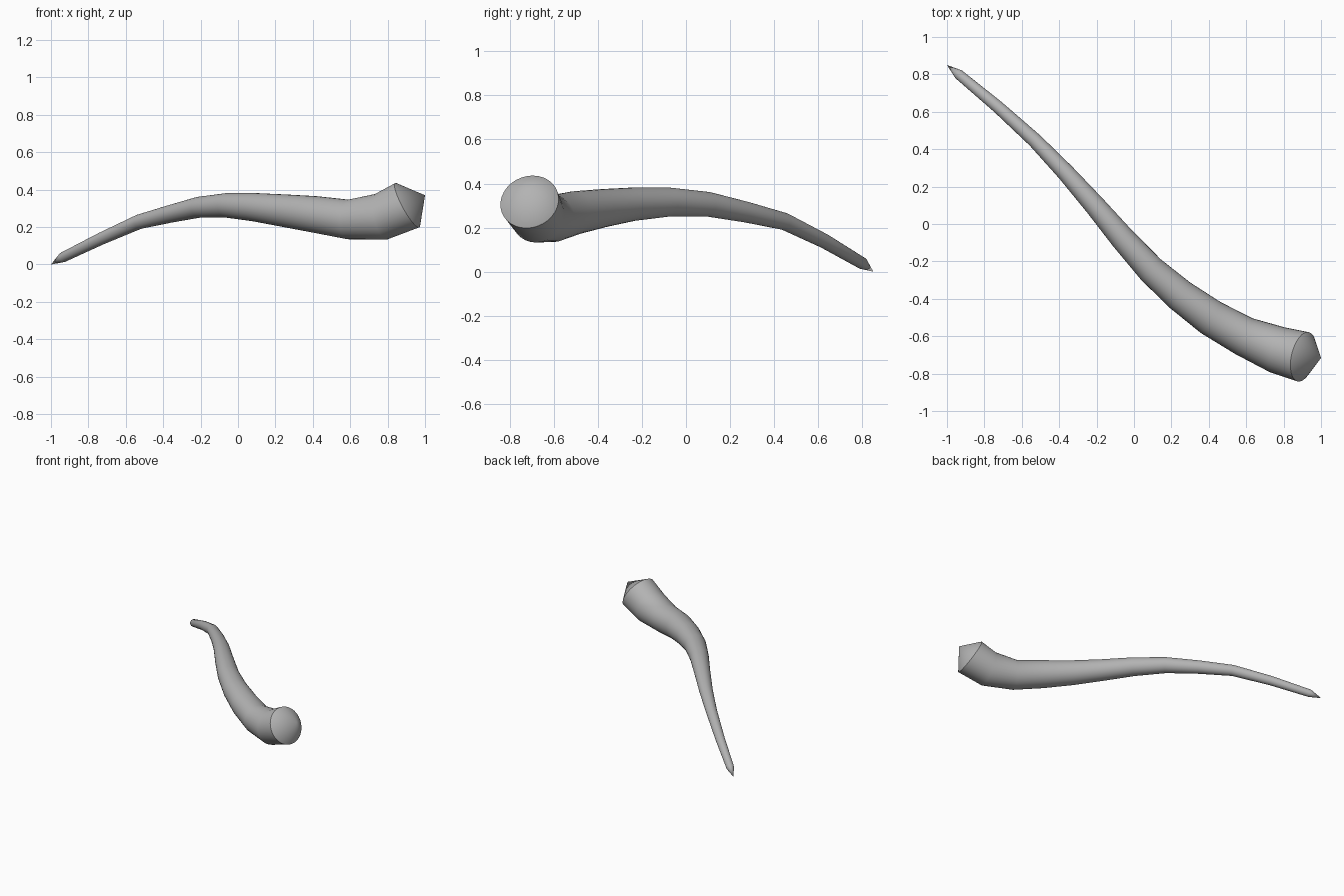
import bpy
import bmesh
from math import cos, sin, pi, radians
from mathutils import Vector

if "Cube" in bpy.data.objects:
    bpy.data.objects.remove(bpy.data.objects["Cube"], do_unlink=True)

SIDES = 32

# Horn spine: x, y, z, radius, from the wide base to the thin end
SPINE = [
    (0.905, -0.71, 0.317, 0.135),
    (0.765, -0.672, 0.255, 0.126),
    (0.588, -0.60, 0.241, 0.106),
    (0.41, -0.50, 0.268, 0.098),
    (0.245, -0.38, 0.288, 0.087),
    (0.09, -0.243, 0.306, 0.076),
    (-0.06, -0.078, 0.316, 0.066),
    (-0.21, 0.10, 0.306, 0.056),
    (-0.365, 0.275, 0.270, 0.047),
    (-0.53, 0.447, 0.228, 0.039),
    (-0.73, 0.628, 0.139, 0.033),
    (-0.937, 0.80, 0.038, 0.027),
]
BASE_POINT = Vector((1.0, -0.716, 0.37))
THIN_POINT = Vector((-1.0, 0.85, 0.0))
BASE_AXIS = Vector((-0.86, 0.2, -0.47))

grey = bpy.data.materials.new("horn grey")
grey.use_nodes = True
colour = (0.45, 0.45, 0.45, 1)
grey.diffuse_color = colour
grey.node_tree.nodes["Principled BSDF"].inputs["Base Color"].default_value = colour


def add_ring(bm, centre, radius, axis):
    """Circle of vertices square to the axis."""
    side = axis.cross(Vector((0, 0, 1))).normalized()
    up = side.cross(axis).normalized()
    ring = []
    for i in range(SIDES):
        a = 2 * pi * i / SIDES
        ring.append(bm.verts.new(centre + radius * (side * cos(a) + up * sin(a))))
    return ring


def add_point(bm, ring, point):
    """Close a ring with a cone."""
    tip = bm.verts.new(point)
    for i in range(SIDES):
        bm.faces.new((ring[i], ring[(i + 1) % SIDES], tip))


# Swept body with a shallow cone on the base and a sharp thin end
bm = bmesh.new()
centres = [Vector(p[:3]) for p in SPINE]
rings = []
for k, (centre, p) in enumerate(zip(centres, SPINE)):
    if k == 0:
        axis = BASE_AXIS.normalized()
    else:
        after = centres[k + 1] if k + 1 < len(centres) else THIN_POINT
        axis = ((centre - centres[k - 1]).normalized()
                + (after - centre).normalized()).normalized()
    rings.append(add_ring(bm, centre, p[3], axis))

for a, b in zip(rings, rings[1:]):
    for i in range(SIDES):
        j = (i + 1) % SIDES
        bm.faces.new((a[i], a[j], b[j], b[i]))
add_point(bm, rings[0], BASE_POINT)
add_point(bm, rings[-1], THIN_POINT)
bmesh.ops.recalc_face_normals(bm, faces=bm.faces)

mesh = bpy.data.meshes.new("horn")
bm.to_mesh(mesh)
bm.free()
mesh.materials.append(grey)
horn = bpy.data.objects.new("horn", mesh)
bpy.context.collection.objects.link(horn)

# Smooth skin, crisp base rim
bpy.ops.object.select_all(action='DESELECT')
horn.select_set(True)
bpy.context.view_layer.objects.active = horn
bpy.ops.object.shade_smooth_by_angle(angle=radians(35))
